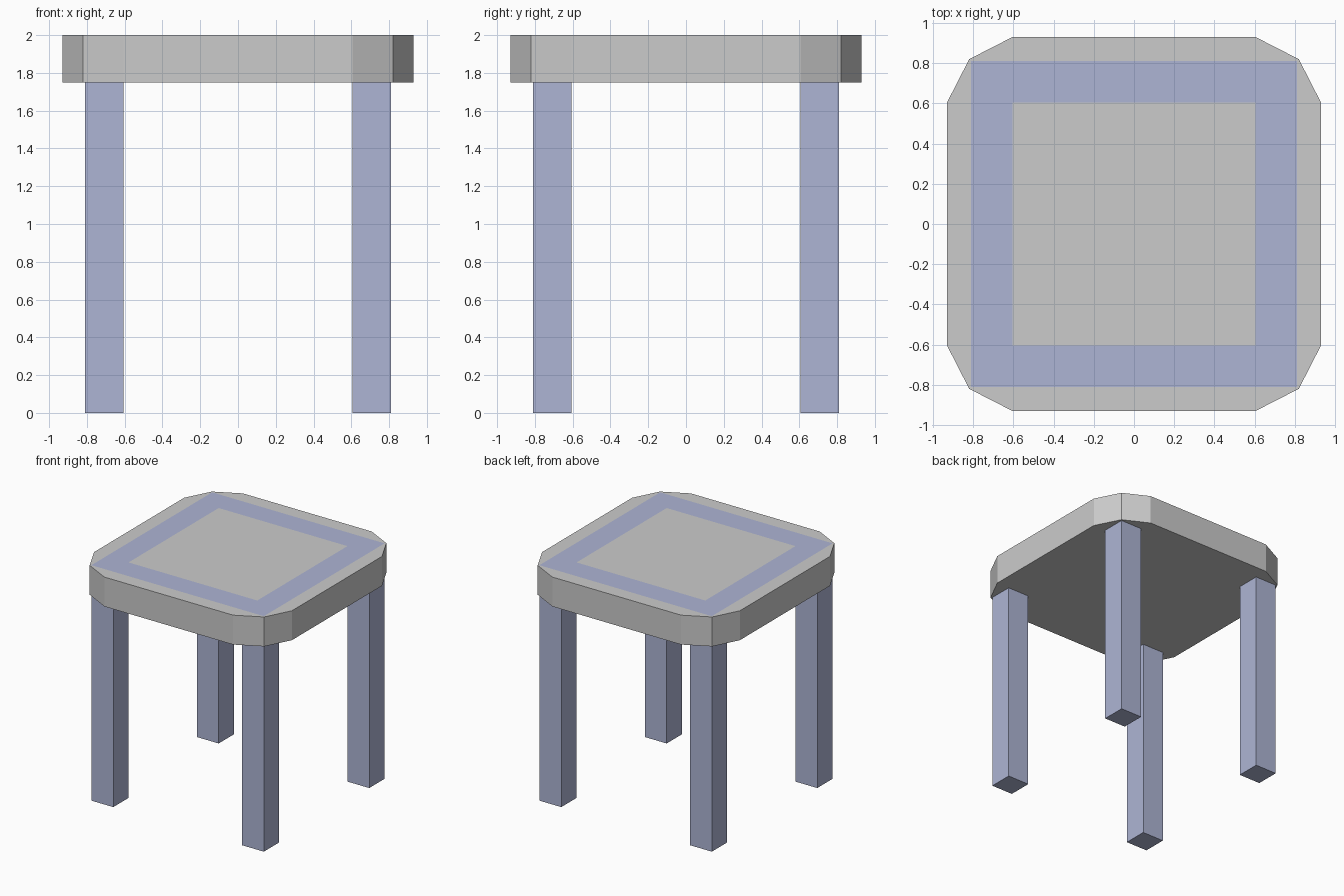
import bpy, bmesh

if "Cube" in bpy.data.objects:
    bpy.data.objects.remove(bpy.data.objects["Cube"])

TOP, UNDER = 2.0, 1.75
OUT, INN = 0.81, 0.605   # leg and inlay band limits

blue = bpy.data.materials.new("blue_paint")
blue.diffuse_color = (0.42, 0.46, 0.66, 1)
blue.use_nodes = True
blue.node_tree.nodes["Principled BSDF"].inputs["Base Color"].default_value = blue.diffuse_color
grey = bpy.data.materials.new("grey_paint")
grey.diffuse_color = (0.8, 0.8, 0.8, 1)
grey.use_nodes = True
grey.node_tree.nodes["Principled BSDF"].inputs["Base Color"].default_value = grey.diffuse_color


def finish(bm, name, mats):
    bmesh.ops.recalc_face_normals(bm, faces=bm.faces)
    mesh = bpy.data.meshes.new(name)
    bm.to_mesh(mesh)
    bm.free()
    for m in mats:
        mesh.materials.append(m)
    obj = bpy.data.objects.new(name, mesh)
    bpy.context.collection.objects.link(obj)
    return obj


def spin4(points):
    """Repeat points around z in quarter turns."""
    out = []
    for _ in range(4):
        out += points
        points = [(-y, x) for x, y in points]
    return out


# Seat: chamfered slab with a blue inlaid band flush in its top
bm = bmesh.new()
outline = spin4([(0.93, 0.605), (0.82, 0.82), (0.605, 0.93)])
rim = [bm.verts.new((x, y, TOP)) for x, y in outline]
low = [bm.verts.new((x, y, UNDER)) for x, y in outline]
band_out = [bm.verts.new((x, y, TOP)) for x, y in spin4([(OUT, OUT)])]
band_in = [bm.verts.new((x, y, TOP)) for x, y in spin4([(INN, INN)])]

bm.faces.new(low[::-1])
bm.faces.new(band_in)
for i in range(12):
    j = (i + 1) % 12
    bm.faces.new((low[i], low[j], rim[j], rim[i]))
for i in range(4):
    j = (i + 1) % 4
    edge = [rim[(3 * i + k) % 12] for k in range(1, 5)]
    bm.faces.new(edge + [band_out[j], band_out[i]])
    band = bm.faces.new((band_out[i], band_out[j], band_in[j], band_in[i]))
    band.material_index = 1
finish(bm, "seat", [grey, blue])

# Four square legs
mid, width = (OUT + INN) / 2, OUT - INN
for side, sx in (("left", -1), ("right", 1)):
    for end, sy in (("front", -1), ("back", 1)):
        bm = bmesh.new()
        bmesh.ops.create_cube(bm, size=1)
        bmesh.ops.scale(bm, vec=(width, width, UNDER), verts=bm.verts)
        bmesh.ops.translate(bm, vec=(sx * mid, sy * mid, UNDER / 2), verts=bm.verts)
        finish(bm, f"{end}_{side}_leg", [blue])
